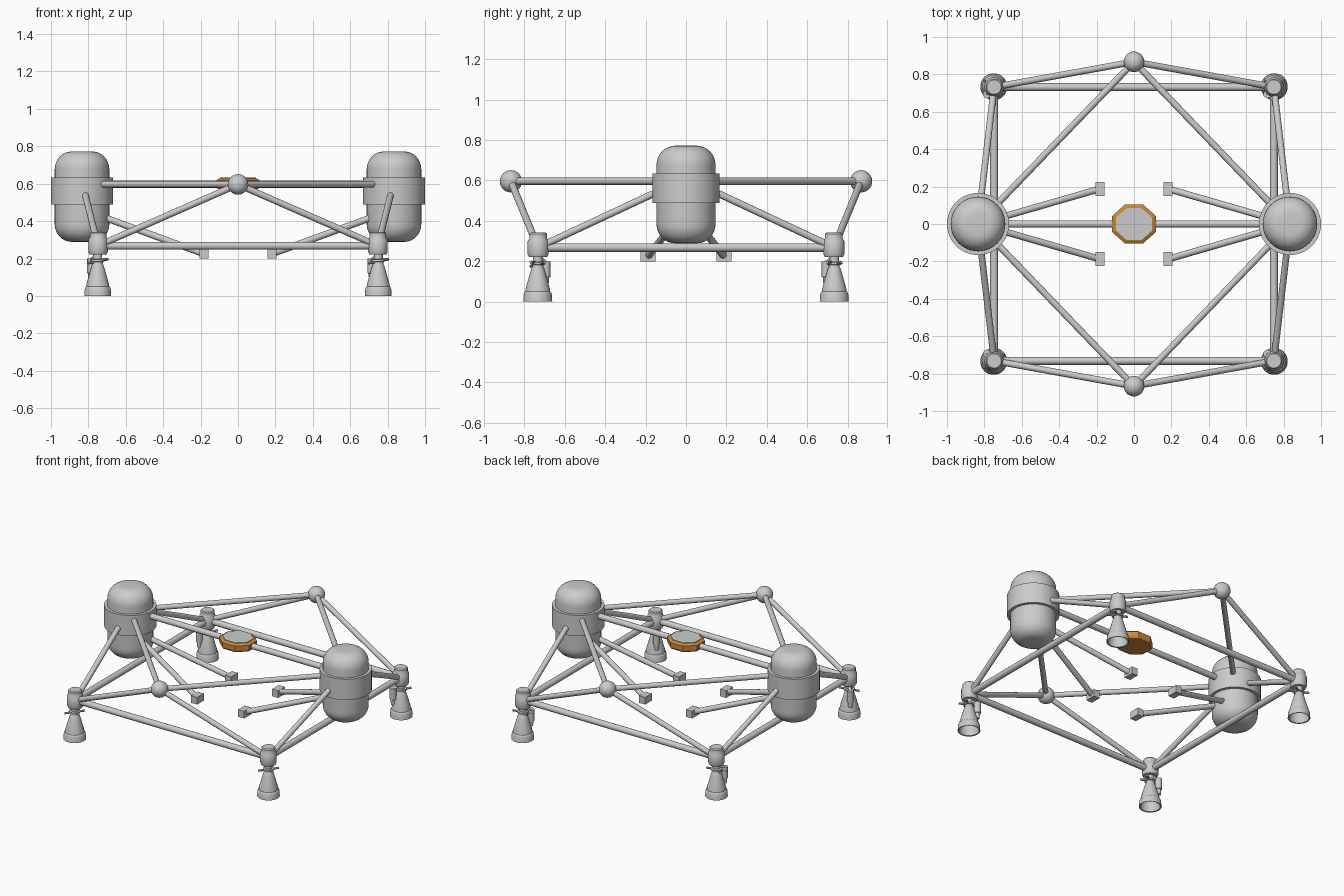
import bpy, bmesh, math
from mathutils import Vector

if "Cube" in bpy.data.objects:
    bpy.data.objects.remove(bpy.data.objects["Cube"])

def material(name, rgb):
    m = bpy.data.materials.new(name)
    m.diffuse_color = (*rgb, 1)
    m.use_nodes = True
    m.node_tree.nodes["Principled BSDF"].inputs["Base Color"].default_value = m.diffuse_color
    return m

GREY = material("light grey", (0.60, 0.60, 0.60))
ORANGE = material("amber foil", (0.60, 0.25, 0.04))

def finish(bm, name, mat=GREY, smooth=True):
    bmesh.ops.recalc_face_normals(bm, faces=bm.faces)
    me = bpy.data.meshes.new(name)
    bm.to_mesh(me)
    bm.free()
    me.materials.append(mat)
    ob = bpy.data.objects.new(name, me)
    bpy.context.collection.objects.link(ob)
    if smooth:
        bpy.ops.object.select_all(action='DESELECT')
        ob.select_set(True)
        bpy.context.view_layer.objects.active = ob
        bpy.ops.object.shade_smooth_by_angle(angle=math.radians(35))
    return ob

def lathe(name, profile, x, y, n=32, mat=GREY, smooth=True, sx=1, sy=1, turn=0.0):
    """Spin (radius, z) points about a vertical axis; close ends on radius 0."""
    bm = bmesh.new()
    rings = []
    for r, z in profile:
        if r == 0:
            rings.append([bm.verts.new((x, y, z))] * n)
        else:
            rings.append([bm.verts.new((x + sx * r * math.cos(turn + math.tau * i / n),
                                        y + sy * r * math.sin(turn + math.tau * i / n), z)) for i in range(n)])
    for a, b in zip(rings, rings[1:]):
        for i in range(n):
            j = (i + 1) % n
            quad = list(dict.fromkeys([a[i], a[j], b[j], b[i]]))
            bm.faces.new(quad)
    return finish(bm, name, mat, smooth)

def tube(name, a, b, r=0.0175, n=20):
    a, b = Vector(a), Vector(b)
    d = b - a
    bm = bmesh.new()
    bmesh.ops.create_cone(bm, cap_ends=True, segments=n, radius1=r, radius2=r, depth=d.length)
    bm.transform(d.to_track_quat('Z', 'Y').to_matrix().to_4x4())
    bmesh.ops.translate(bm, verts=bm.verts, vec=(a + b) / 2)
    return finish(bm, name)

def box(name, c, s):
    bm = bmesh.new()
    bmesh.ops.create_cube(bm, size=1)
    bmesh.ops.scale(bm, verts=bm.verts, vec=s)
    bmesh.ops.translate(bm, verts=bm.verts, vec=c)
    return finish(bm, name, smooth=False)

TX, TOP = 0.834, 0.596          # tank offset, upper frame height
BY = 0.867                      # ball joint offset
CX, CY, LOW = 0.748, 0.732, 0.268   # corners of lower frame

# tank profile with rounded ends
arc = [(math.cos(t * math.pi / 16), math.sin(t * math.pi / 16)) for t in range(9)]
R, F = 0.146, 0.055
tank = [(0, 0.289)] + [(F + (R - F) * c, 0.384 - 0.095 * s) for c, s in reversed(arc)]
tank += [(F + (R - F) * c, 0.677 + 0.095 * s) for c, s in arc] + [(0, 0.772)]
band = [(0.14, 0.489), (0.166, 0.489), (0.166, 0.634), (0.14, 0.634)]

# hollow engine bell with throat and rings
bell = [(0.064, 0.002), (0.072, 0.0), (0.069, 0.04), (0.066, 0.047), (0.062, 0.05), (0.060, 0.064),
        (0.050, 0.10), (0.040, 0.135), (0.031, 0.165), (0.027, 0.172), (0.027, 0.182),
        (0.036, 0.184), (0.036, 0.194), (0.024, 0.197), (0.024, 0.23), (0, 0.23)]
bell_inside = [(0.064, 0.002), (0.060, 0.045), (0.042, 0.11), (0.022, 0.16), (0, 0.16)]
hub = [(0, 0.222), (0.046, 0.222), (0.052, 0.235), (0.052, 0.30), (0.044, 0.312), (0.044, 0.336), (0.038, 0.342), (0, 0.342)]

for sx in (-1, 1):
    side = "left" if sx < 0 else "right"
    # tanks
    lathe(side + "_tank", tank, sx * TX, 0, 48)
    lathe(side + "_tank_band", band, sx * TX, 0, 48)
    # side rail of the lower frame
    tube(side + "_lower_rail", (sx * CX, -CY, LOW), (sx * CX, CY, LOW), 0.021)
    for sy in (-1, 1):
        tag = ("front_" if sy < 0 else "back_") + side
        corner = (sx * CX, sy * CY, LOW)
        ball = (0, sy * BY, TOP)
        # frame struts
        tube(tag + "_upper_strut", ball, (sx * TX, 0, TOP))
        tube(tag + "_ball_strut", ball, corner)
        tube(tag + "_tank_strut", (sx * TX, 0, 0.61), corner)
        # inner arm and foot block
        tube(tag + "_arm", (sx * TX, 0, 0.463), (sx * 0.185, sy * 0.187, 0.226), 0.018)
        box(tag + "_arm_block", (sx * 0.182, sy * 0.188, 0.225), (0.046, 0.074, 0.05))
        # corner hub and engine
        lathe(tag + "_hub", hub, sx * CX, sy * CY, 28)
        ex, ey = sx * 0.75, sy * 0.734
        lathe(tag + "_engine_bell", bell, ex, ey)
        lathe(tag + "_engine_inside", bell_inside, ex, ey)
        # valve canister beside the engine
        vx, vy = ex - 0.036, ey - sy * 0.04
        lathe(tag + "_valve", [(0, 0.085), (0.014, 0.085), (0.016, 0.12), (0.022, 0.123), (0.022, 0.20), (0, 0.20)], vx, vy, 16)
        tube(tag + "_valve_pipe", (vx, vy, 0.19), (ex, ey, 0.225), 0.011, 12)
        # thin crossed brackets at the engine throat
        for k in (-1, 1):
            tube(tag + "_bracket", (ex - 0.055, ey + k * 0.035, 0.182 + k * 0.008),
                 (ex + 0.055, ey - k * 0.035, 0.196), 0.007, 10)

for sy in (-1, 1):
    tag = "front" if sy < 0 else "back"
    # ball joint and front/back lower rail
    bm = bmesh.new()
    bmesh.ops.create_uvsphere(bm, u_segments=32, v_segments=16, radius=0.055)
    bmesh.ops.translate(bm, verts=bm.verts, vec=(0, sy * BY, TOP))
    finish(bm, tag + "_ball_joint")
    tube(tag + "_lower_rail", (-CX, sy * CY, LOW), (CX, sy * CY, LOW), 0.021)

# centre beam with octagonal foil hub and grey cover plate
tube("centre_beam", (-TX, 0, TOP), (TX, 0, TOP), 0.02)
k = 1 / math.cos(math.pi / 8)
octo = dict(n=8, smooth=False, sx=0.117 * k, sy=0.104 * k, turn=math.pi / 8)
lathe("octagon_hub", [(0, 0.572), (0.92, 0.572), (1, 0.585), (1, 0.618), (0.84, 0.628), (0, 0.628)], 0, 0, mat=ORANGE, **octo)
lathe("octagon_cover", [(0, 0.626), (0.82, 0.626), (0.82, 0.632), (0, 0.632)], 0, 0, **octo)
